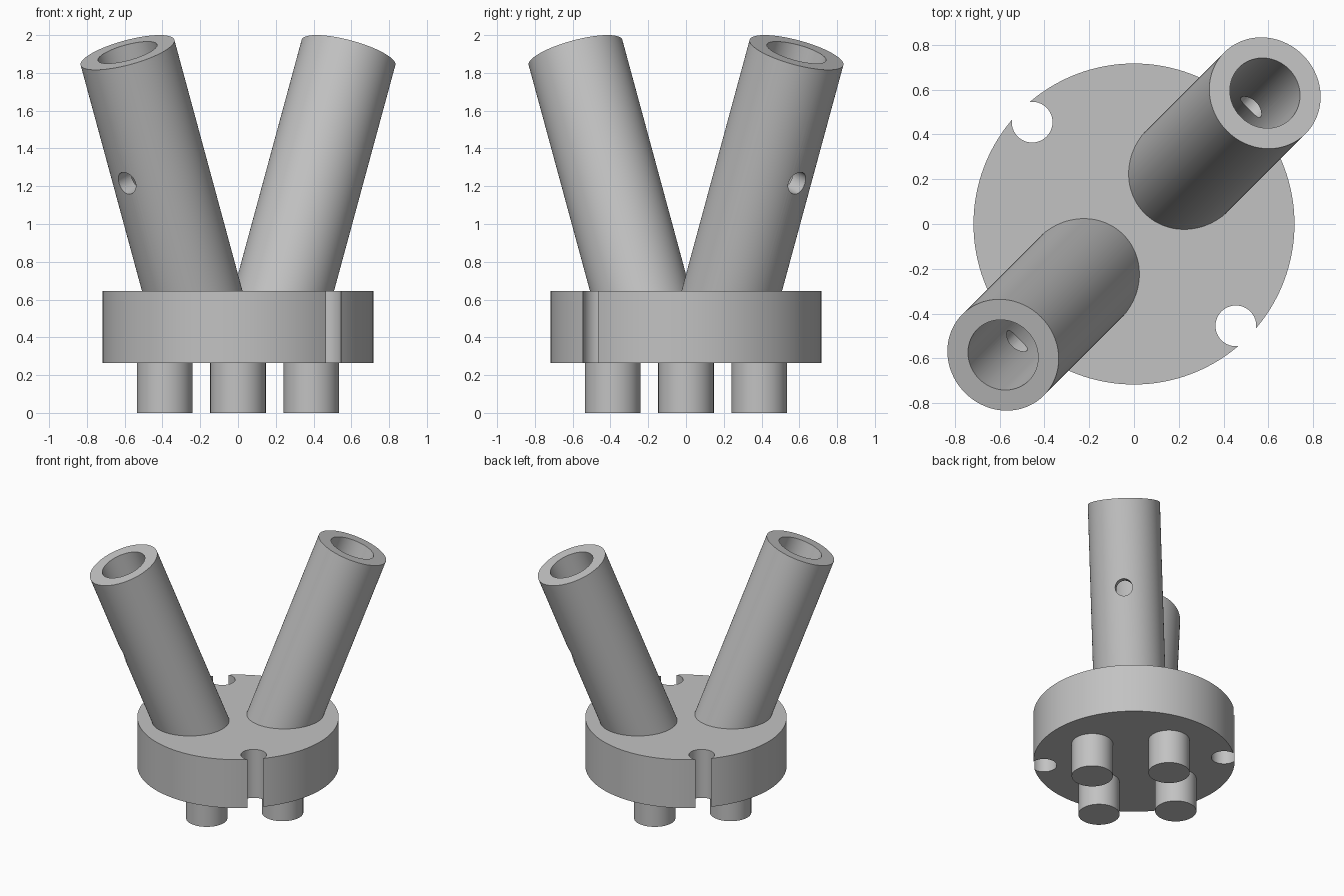
import bpy
import math
from mathutils import Vector

cube = bpy.data.objects.get("Cube")
if cube:
    bpy.data.objects.remove(cube, do_unlink=True)

# Single plain grey
grey = bpy.data.materials.new("plain grey")
grey.use_nodes = True
colour = (0.54, 0.54, 0.54, 1)
grey.diffuse_color = colour
grey.node_tree.nodes["Principled BSDF"].inputs["Base Color"].default_value = colour


def rod(name, start, end, radius, sides=96):
    """Cylinder between two points."""
    start, end = Vector(start), Vector(end)
    axis = end - start
    bpy.ops.mesh.primitive_cylinder_add(
        vertices=sides, radius=radius, depth=axis.length,
        location=(start + end) / 2,
        rotation=axis.to_track_quat('Z', 'Y').to_euler())
    obj = bpy.context.object
    obj.name = name
    obj.data.materials.append(grey)
    return obj


def cut(obj, cutters):
    """Subtract the cutters from the part, then discard them."""
    bpy.context.view_layer.objects.active = obj
    for cutter in cutters:
        cutter.hide_render = True
        mod = obj.modifiers.new("cut", 'BOOLEAN')
        mod.operation = 'DIFFERENCE'
        mod.solver = 'EXACT'
        mod.object = cutter
        bpy.ops.object.modifier_apply(modifier=mod.name)
        bpy.data.objects.remove(cutter, do_unlink=True)


def smooth(obj):
    bpy.ops.object.select_all(action='DESELECT')
    obj.select_set(True)
    bpy.context.view_layer.objects.active = obj
    bpy.ops.object.shade_smooth_by_angle(angle=math.radians(30))


BASE_LOW, BASE_TOP = 0.265, 0.645

# Round base with two notches on opposite rim corners
base = rod("base_disc", (0, 0, BASE_LOW), (0, 0, BASE_TOP), 0.717, 160)
cut(base, [rod("notch_cutter", (s * 0.455, -s * 0.455, 0.1),
               (s * 0.455, -s * 0.455, 0.8), 0.091, 64) for s in (1, -1)])
smooth(base)

# Four pegs below the base
for name, x, y in (("left", 1, 0), ("right", -1, 0), ("front", 0, -1), ("back", 0, 1)):
    smooth(rod(name + "_peg", (x * 0.388, y * 0.388, 0),
               (x * 0.388, y * 0.388, BASE_LOW + 0.01), 0.147))

# Two leaning tubes, each with a deep bore and a small hole in its outer side
TILT = math.radians(21)
for name, s in (("back_left", 1), ("front_right", -1)):
    lean = Vector((s, s, 0)).normalized()
    axis = lean * math.sin(TILT) + Vector((0, 0, math.cos(TILT)))
    outward = lean * math.cos(TILT) - Vector((0, 0, math.sin(TILT)))
    top = Vector((s * 0.585, s * 0.585, 1.908))
    hole = top - axis * 0.643
    tube = rod(name + "_tube", top - axis * 1.55, top, 0.257)
    cut(tube, [rod("bore_cutter", top - axis * 1.29, top + axis * 0.1, 0.162),
               rod("hole_cutter", hole, hole + outward * 0.4, 0.062, 48)])
    smooth(tube)
